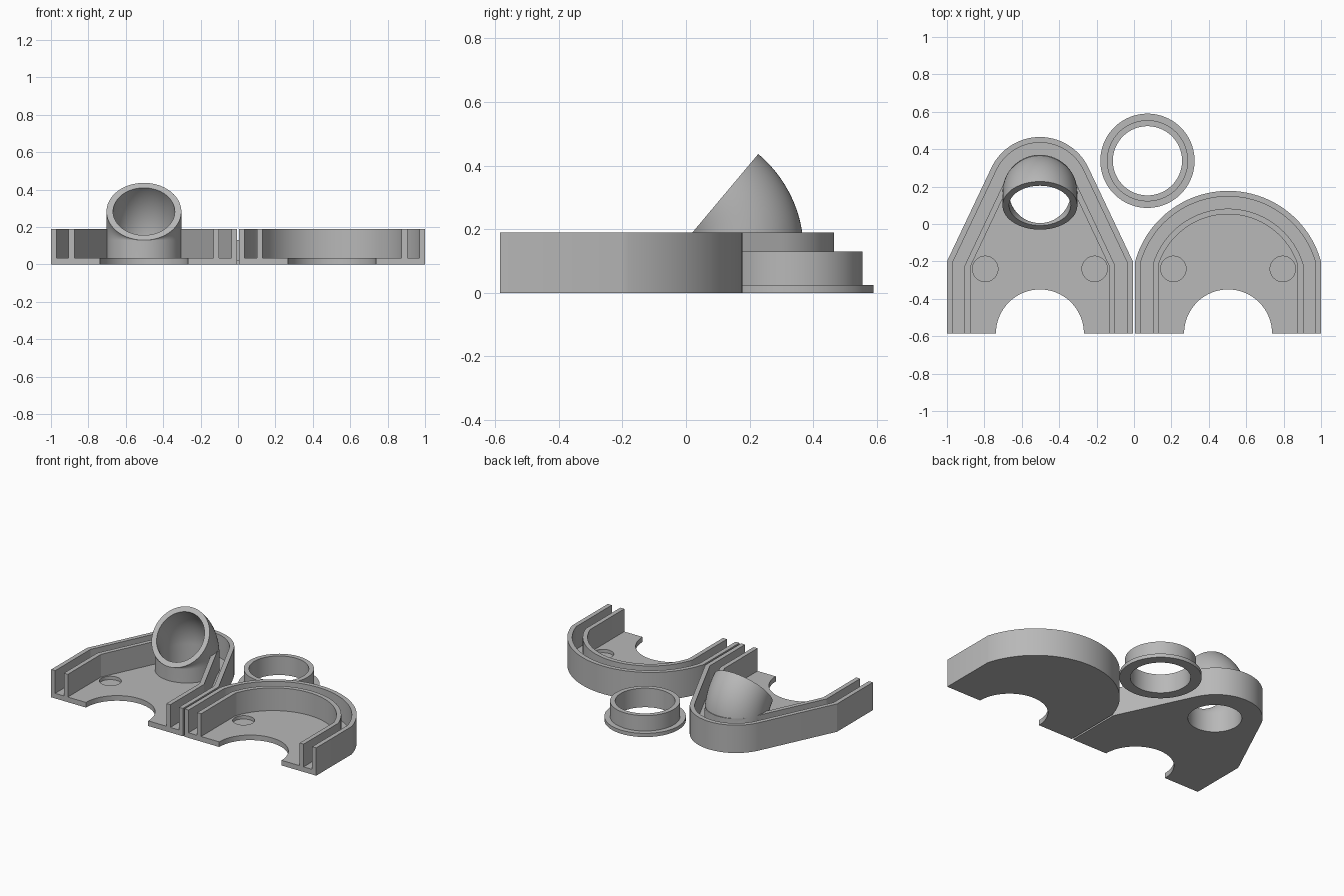
import bpy, bmesh, math
from mathutils import Vector

if "Cube" in bpy.data.objects:
    bpy.data.objects.remove(bpy.data.objects["Cube"])

FRONT, CORNER, HALF = -0.585, -0.2, 0.497   # front edge, shoulder height, half width
FLOOR, TOP = 0.035, 0.19                    # floor thickness, wall height
CX = 0.503                                  # half distance between the two covers

grey = bpy.data.materials.new("grey plastic")
grey.diffuse_color = (0.48, 0.48, 0.48, 1)
grey.use_nodes = True
grey.node_tree.nodes["Principled BSDF"].inputs["Base Color"].default_value = grey.diffuse_color


def make(name, bm):
    bmesh.ops.recalc_face_normals(bm, faces=bm.faces[:])
    me = bpy.data.meshes.new(name)
    bm.to_mesh(me)
    bm.free()
    ob = bpy.data.objects.new(name, me)
    bpy.context.collection.objects.link(ob)
    me.materials.append(grey)
    return ob


def prism(name, pts, z0, z1):
    bm = bmesh.new()
    face = bm.faces.new([bm.verts.new((x, y, z0)) for x, y in pts])
    ext = bmesh.ops.extrude_face_region(bm, geom=[face])["geom"]
    bmesh.ops.translate(bm, vec=(0, 0, z1 - z0),
                        verts=[v for v in ext if isinstance(v, bmesh.types.BMVert)])
    return make(name, bm)


def circle(cx, cy, r, n=96):
    return [(cx + r * math.cos(2 * math.pi * i / n),
             cy + r * math.sin(2 * math.pi * i / n)) for i in range(n)]


def loft(name, rings):
    bm = bmesh.new()
    rows = [[bm.verts.new(p) for p in ring] for ring in rings]
    n = len(rows[0])
    for a, b in zip(rows, rows[1:]):
        for i in range(n):
            j = (i + 1) % n
            bm.faces.new((a[i], a[j], b[j], b[i]))
    bm.faces.new(rows[0])
    bm.faces.new(rows[-1])
    bmesh.ops.remove_doubles(bm, verts=bm.verts[:], dist=1e-5)
    return make(name, bm)


def boolean(ob, tool, operation="DIFFERENCE"):
    mod = ob.modifiers.new("cut", "BOOLEAN")
    mod.operation, mod.solver, mod.object = operation, "EXACT", tool
    bpy.context.view_layer.update()
    deps = bpy.context.evaluated_depsgraph_get()
    me = bpy.data.meshes.new_from_object(ob.evaluated_get(deps))
    ob.modifiers.clear()
    ob.data = me
    bpy.data.objects.remove(tool)


def arched_outline(cx, off, front):
    # straight sides closed by a wide arc
    r, cy = 0.516 - off, -0.339
    a0 = math.acos((HALF - off) / r)
    arc = [a0 + (math.pi - 2 * a0) * i / 64 for i in range(65)]
    return ([(cx + HALF - off, front)]
            + [(cx + r * math.cos(a), cy + r * math.sin(a)) for a in arc]
            + [(cx - HALF + off, front)])


def tapered_outline(cx, off, front):
    # straight sides, slanted shoulders tangent to a small round nose
    r, cy = 0.287, 0.178
    dx, dy = HALF, CORNER - cy
    a0 = math.atan2(dy, dx) + math.acos(r / math.hypot(dx, dy))
    w = HALF - off
    shoulder = cy + (r - off - w * math.cos(a0)) / math.sin(a0)
    arc = [a0 + (math.pi - 2 * a0) * i / 48 for i in range(49)]
    return ([(cx + w, front), (cx + w, shoulder)]
            + [(cx + (r - off) * math.cos(a), cy + (r - off) * math.sin(a)) for a in arc]
            + [(cx - w, shoulder), (cx - w, front)])


def cover(name, cx, outline):
    ob = prism(name, outline(cx, 0, FRONT), 0, TOP)
    # groove between the two rim walls
    groove = outline(cx, 0.03, -0.7) + outline(cx, 0.095, -0.7)[::-1]
    boolean(ob, prism("groove", groove, FLOOR, 0.3))
    # open middle, front half-round notch and two shallow magnet pockets
    boolean(ob, prism("pocket", outline(cx, 0.125, -0.7), FLOOR, 0.3))
    boolean(ob, prism("notch", circle(cx, FRONT, 0.235), -0.1, 0.3))
    for s in (-1, 1):
        boolean(ob, prism("recess", circle(cx + s * 0.2925, -0.24, 0.068, 48), 0.012, 0.3))
    return ob


def elbow(name, cx, r, z0, extra):
    # upright pipe bent forward by 50 degrees around a pivot on its front edge
    R, py, pz = 0.2, -0.03, 0.13
    bend = math.radians(50)
    stations = [(0, z0 - pz)] + [(bend * i / 24, 0) for i in range(25)]
    if extra:
        stations.append((bend, extra))
    rings = []
    for t, push in stations:
        out = Vector((0, math.cos(t), math.sin(t)))
        along = Vector((0, -math.sin(t), math.cos(t)))
        c = Vector((cx, py, pz)) + out * R + along * push
        rings.append([c + Vector((u, 0, 0)) + out * v for u, v in circle(0, 0, r)])
    return loft(name, rings)


# cover with the bent pipe outlet
pipe_cover = cover("pipe_cover", -CX, tapered_outline)
boolean(pipe_cover, elbow("pipe", -CX, 0.2, 0.01, 0), "UNION")
boolean(pipe_cover, elbow("bore", -CX, 0.165, -0.1, 0.1))

# plain arched cover
arched_cover = cover("arched_cover", CX, arched_outline)

# loose flanged ring
profile = [(0.185, 0), (0.252, 0), (0.252, 0.025), (0.217, 0.025), (0.217, 0.13), (0.185, 0.13)]
bm = bmesh.new()
vs = [bm.verts.new((r, 0, z)) for r, z in profile]
edges = [bm.edges.new((vs[i], vs[(i + 1) % len(vs)])) for i in range(len(vs))]
bmesh.ops.spin(bm, geom=vs + edges, cent=(0, 0, 0), axis=(0, 0, 1),
               angle=2 * math.pi, steps=96, use_merge=True)
bmesh.ops.remove_doubles(bm, verts=bm.verts[:], dist=1e-5)
ring = make("flanged_ring", bm)
ring.location = (0.072, 0.338, 0)

# smooth the curved walls, keep the edges crisp
for ob in (pipe_cover, arched_cover, ring):
    bpy.ops.object.select_all(action="DESELECT")
    ob.select_set(True)
    bpy.context.view_layer.objects.active = ob
    bpy.ops.object.shade_smooth_by_angle(angle=math.radians(20))
